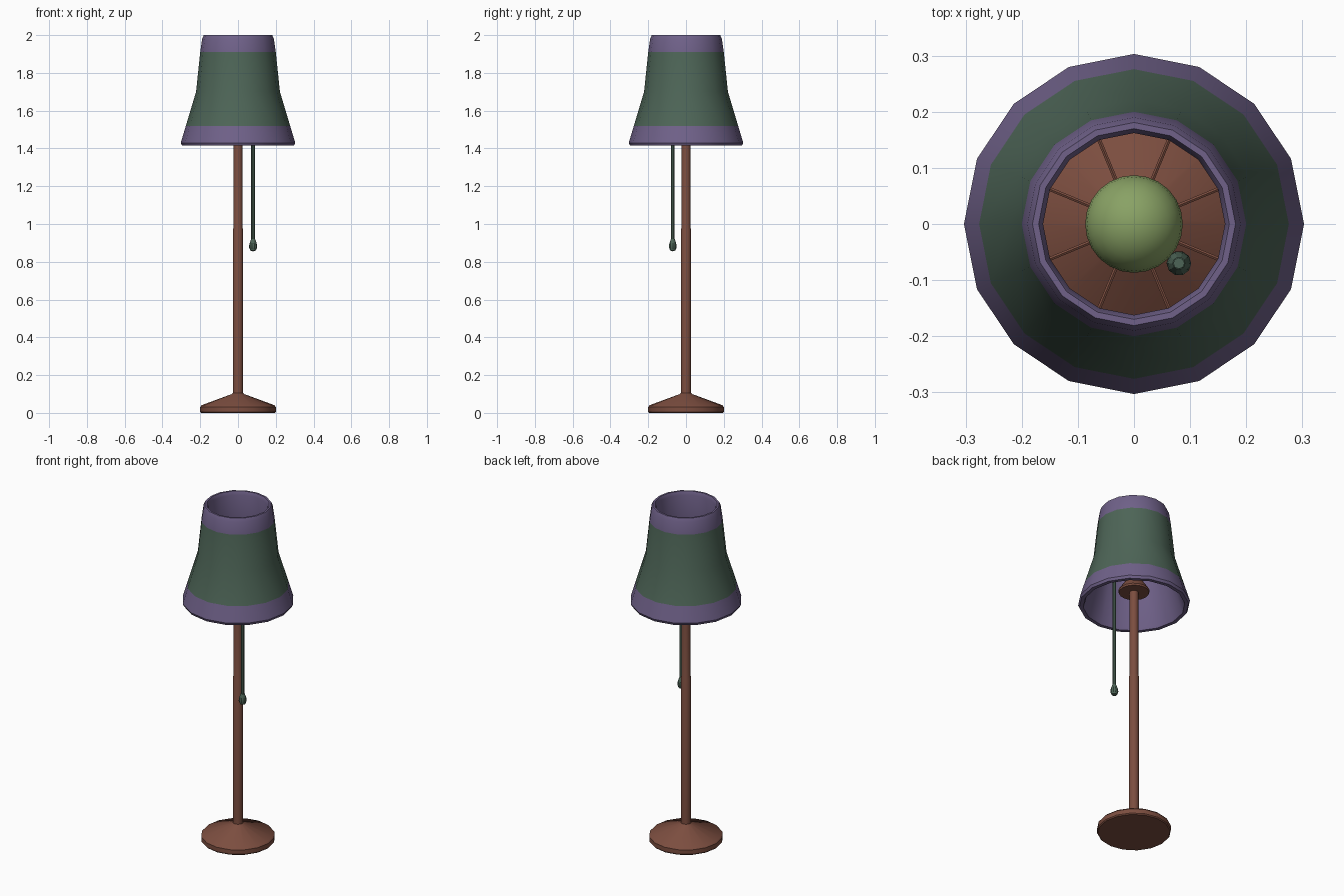
import bpy, bmesh, math

if "Cube" in bpy.data.objects:
    bpy.data.objects.remove(bpy.data.objects["Cube"])


def material(name, rgb):
    m = bpy.data.materials.new(name)
    m.diffuse_color = (*rgb, 1)
    m.use_nodes = True
    m.node_tree.nodes["Principled BSDF"].inputs["Base Color"].default_value = m.diffuse_color
    return m


BROWN = material("brown", (0.2, 0.075, 0.05))
PURPLE = material("purple", (0.16, 0.12, 0.25))
GREEN = material("green", (0.075, 0.13, 0.095))
LIME = material("lime", (0.25, 0.36, 0.13))


def lathe(name, profile, mats, bands=None, n=16, loc=(0, 0, 0), closed=False):
    """Revolve (radius, z) points around z; bands gives a material index per span."""
    bm = bmesh.new()
    rings = []
    for r, z in profile:
        if r == 0:
            rings.append([bm.verts.new((0, 0, z))] * n)
        else:
            rings.append([bm.verts.new((r * math.cos(2 * math.pi * i / n),
                                        r * math.sin(2 * math.pi * i / n), z))
                          for i in range(n)])
    spans = len(rings) if closed else len(rings) - 1
    for k in range(spans):
        a, b = rings[k], rings[(k + 1) % len(rings)]
        for i in range(n):
            j = (i + 1) % n
            corners = list(dict.fromkeys((a[i], a[j], b[j], b[i])))
            face = bm.faces.new(corners)
            face.material_index = bands[k] if bands else 0
    bmesh.ops.recalc_face_normals(bm, faces=bm.faces)
    mesh = bpy.data.meshes.new(name)
    bm.to_mesh(mesh)
    bm.free()
    for m in mats:
        mesh.materials.append(m)
    ob = bpy.data.objects.new(name, mesh)
    ob.location = loc
    bpy.context.collection.objects.link(ob)
    bpy.ops.object.select_all(action='DESELECT')
    ob.select_set(True)
    bpy.context.view_layer.objects.active = ob
    bpy.ops.object.shade_smooth_by_angle(angle=math.radians(30))
    return ob


# Base and two-stage pole
lathe("base", [(0, 0), (0.195, 0), (0.2, 0.006), (0.2, 0.032), (0.192, 0.041),
               (0.032, 0.1), (0.027, 0.105), (0, 0.105)], [BROWN])
lathe("pole", [(0, 0.09), (0.027, 0.09), (0.027, 0.97), (0.024, 0.98),
               (0.024, 1.66), (0, 1.66)], [BROWN])

# Socket cone under the bulb
lathe("socket", [(0, 1.495), (0.082, 1.495), (0.085, 1.505), (0.032, 1.585),
                 (0.032, 1.68), (0, 1.68)], [BROWN])

# Bulb
bulb_z, bulb_r = 1.75, 0.087
lathe("bulb", [(0 if k in (0, 12) else bulb_r * math.sin(math.pi * k / 12),
                bulb_z - bulb_r * math.cos(math.pi * k / 12)) for k in range(13)],
      [LIME], n=24)

# Shade: outer wall downwards, then inner wall back up, with trim bands
shade = [(0.17, 2.0), (0.181, 2.0), (0.19, 1.98), (0.2, 1.91), (0.222, 1.7),
         (0.276, 1.52), (0.303, 1.43), (0.296, 1.415), (0.275, 1.415),
         (0.268, 1.43), (0.195, 1.7), (0.162, 1.98)]
lathe("shade", shade, [PURPLE, GREEN], [0, 0, 0, 1, 1, 0, 0, 0, 0, 0, 0, 0], closed=True)

# Eight thin spokes carrying the shade
for i in range(8):
    a = math.radians(22.5 + 45 * i)
    spoke = lathe(f"spoke_{i + 1}", [(0, 0.02), (0.004, 0.02), (0.004, 0.195), (0, 0.195)],
                  [BROWN], n=6, loc=(0, 0, 1.72))
    spoke.rotation_euler = (0, math.pi / 2, a)

# Pull cord with a drop-shaped knob
cord = (0.08, -0.07, 0)
lathe("pull_cord", [(0, 0.9), (0.01, 0.9), (0.01, 1.6), (0, 1.6)], [GREEN], n=8, loc=cord)
lathe("pull_knob", [(0, 0.855), (0.015, 0.86), (0.022, 0.878), (0.019, 0.897),
                    (0.011, 0.92), (0, 0.925)], [GREEN], n=10, loc=cord)
